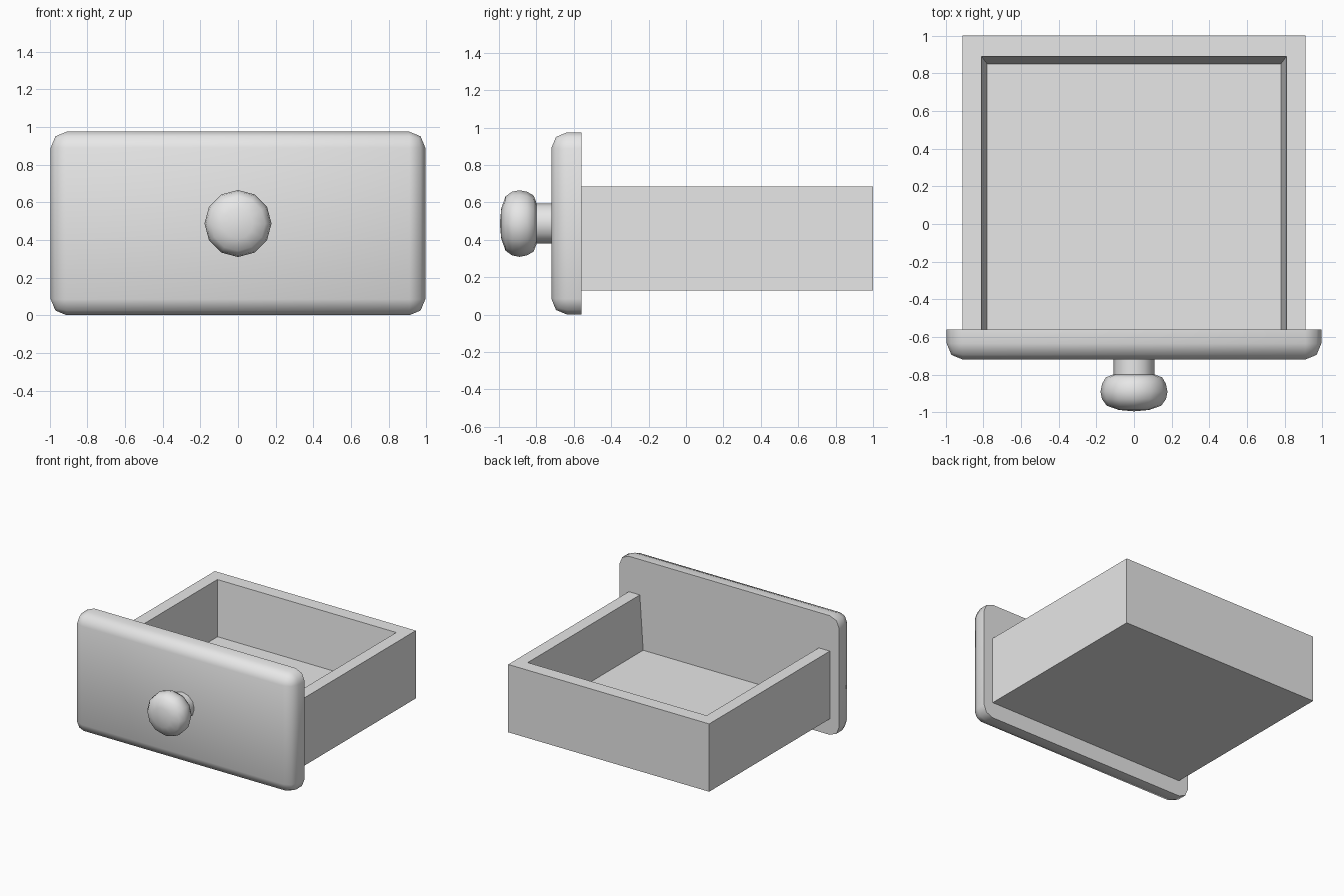
import bpy, bmesh, math
from mathutils import Matrix

if "Cube" in bpy.data.objects:
    bpy.data.objects.remove(bpy.data.objects["Cube"], do_unlink=True)

grey = bpy.data.materials.new("plain_grey")
grey.use_nodes = True
colour = (0.8, 0.8, 0.8, 1)
grey.diffuse_color = colour
grey.node_tree.nodes["Principled BSDF"].inputs["Base Color"].default_value = colour


def finish(name, bm, smooth=None):
    """Turn a bmesh into a grey object, smooth below the given angle."""
    bmesh.ops.recalc_face_normals(bm, faces=bm.faces)
    mesh = bpy.data.meshes.new(name)
    bm.to_mesh(mesh)
    bm.free()
    mesh.materials.append(grey)
    obj = bpy.data.objects.new(name, mesh)
    bpy.context.collection.objects.link(obj)
    bpy.ops.object.select_all(action="DESELECT")
    obj.select_set(True)
    bpy.context.view_layer.objects.active = obj
    if smooth:
        bpy.ops.object.shade_smooth_by_angle(angle=math.radians(smooth))
    return obj


def box(low, high):
    """Axis-aligned box between two corners."""
    bm = bmesh.new()
    bmesh.ops.create_cube(bm, size=1)
    for v in bm.verts:
        v.co = [high[i] if v.co[i] > 0 else low[i] for i in range(3)]
    return bm


# Front panel: rounded on the front and at the corners, flat at the back
back_y = -0.56
bm = box((-0.995, -0.72, 0), (0.995, back_y, 0.975))
edges = [e for e in bm.edges if min(v.co.y for v in e.verts) < back_y - 0.01]
bmesh.ops.bevel(bm, geom=edges, offset=0.085, segments=2, profile=0.5,
                affect="EDGES", clamp_overlap=True)
finish("front_panel", bm, 60)

# Drawer tray: block hollowed by a tapered cutter that opens at the panel
cut = box((-0.78, -0.7, 0.24), (0.78, 0.85, 0.7))
for v in cut.verts:
    if v.co.z > 0.5:
        v.co.x *= 1.04
        if v.co.y > 0:
            v.co.y = 0.891
cutter = finish("tray_cutter", cut)
cutter.hide_render = True
tray = finish("drawer_tray", box((-0.91, back_y, 0.13), (0.91, 1, 0.685)))
hollow = tray.modifiers.new("hollow", "BOOLEAN")
hollow.operation = "DIFFERENCE"
hollow.solver = "EXACT"
hollow.object = cutter
bpy.ops.object.modifier_apply(modifier="hollow")
bpy.data.objects.remove(cutter, do_unlink=True)

# Knob and stem: turned profile of (radius, y) points
profile = [(0, -0.995), (0.08, -0.988), (0.145, -0.965), (0.17, -0.93),
           (0.178, -0.89), (0.17, -0.85), (0.15, -0.815), (0.112, -0.8),
           (0.108, -0.8), (0.108, -0.715)]
bm = bmesh.new()
verts = [bm.verts.new((0, y, r)) for r, y in profile]
line = [bm.edges.new(pair) for pair in zip(verts, verts[1:])]
bmesh.ops.spin(bm, geom=verts + line, cent=(0, 0, 0), axis=(0, 1, 0),
               angle=math.tau, steps=12, use_merge=True)
bmesh.ops.remove_doubles(bm, verts=bm.verts, dist=0.0005)
bmesh.ops.transform(bm, matrix=Matrix.Translation((0, 0, 0.487)), verts=bm.verts)
finish("knob", bm, 50)
